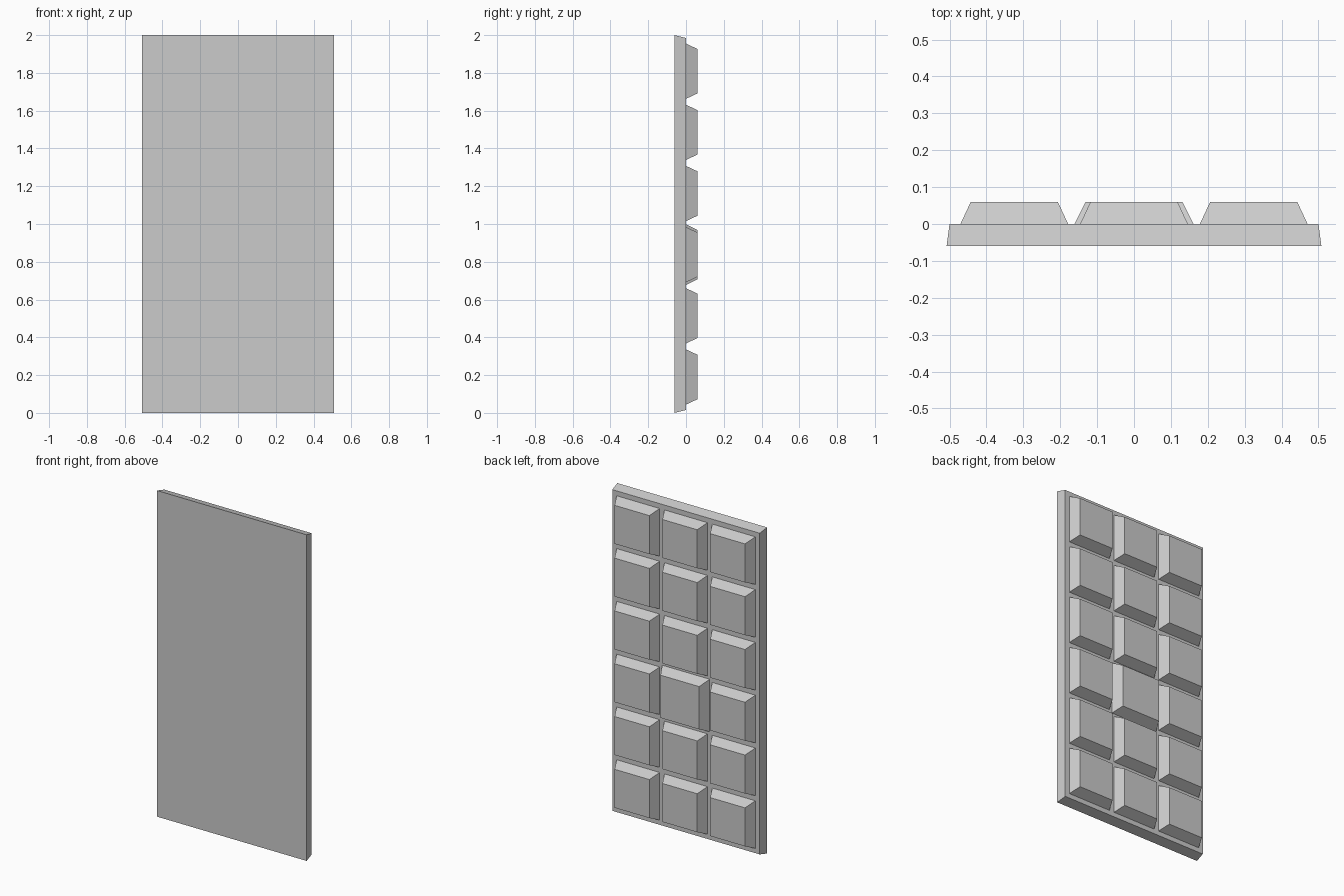
import bpy, bmesh

if "Cube" in bpy.data.objects:
    bpy.data.objects.remove(bpy.data.objects["Cube"])

FRONT, MID, BACK = -0.06, 0.0, 0.06   # y levels: slab front, slab back, tile tops


def frustum(name, cx, cz, y0, half0, y1, half1):
    """Four-sided block whose rectangle tapers from half0 at y0 to half1 at y1."""
    bm = bmesh.new()
    rings = []
    for y, (hx, hz) in ((y0, half0), (y1, half1)):
        rings.append([bm.verts.new((cx + sx * hx, y, cz + sz * hz))
                      for sx, sz in ((-1, -1), (1, -1), (1, 1), (-1, 1))])
    a, b = rings
    bm.faces.new(a)
    bm.faces.new(b[::-1])
    for i in range(4):
        j = (i + 1) % 4
        bm.faces.new((a[j], a[i], b[i], b[j]))
    bmesh.ops.recalc_face_normals(bm, faces=bm.faces)
    mesh = bpy.data.meshes.new(name)
    bm.to_mesh(mesh)
    bm.free()
    obj = bpy.data.objects.new(name, mesh)
    bpy.context.collection.objects.link(obj)
    return obj


# Backing slab, slightly tapered toward the tiles
frustum("slab", 0, 1.0, FRONT, (0.508, 1.0), MID, (0.50, 0.985))

# Grid of raised bevelled tiles, with one larger tile in the middle column
for row in range(6):
    for col in range(3):
        x = (col - 1) * 0.3245
        z = 0.19 + row * 0.3238
        large = (row, col) == (2, 1)
        base, top = (0.161, 0.131) if large else (0.146, 0.118)
        name = "large_tile" if large else f"tile_{row + 1}_{col + 1}"
        frustum(name, x, z, MID, (base, base), BACK, (top, top))
